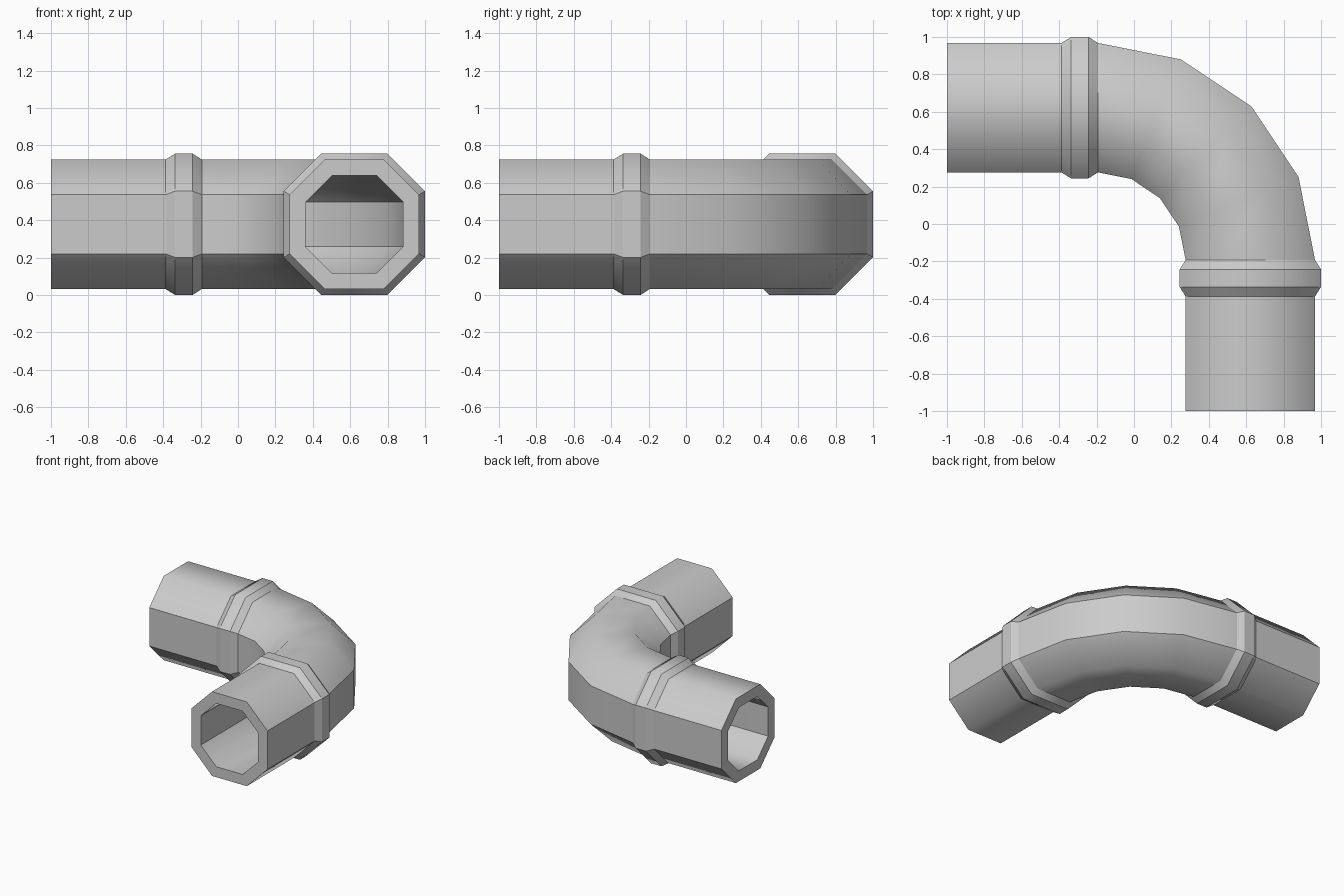
import bpy, bmesh, math

if "Cube" in bpy.data.objects:
    bpy.data.objects.remove(bpy.data.objects["Cube"])

C = -0.193            # bend centre (x and y)
R = 0.815             # bend radius of the pipe axis
ZC = 0.378            # axis height
PIPE, COLLAR, BORE = (0.346, 0.158), (0.378, 0.177), (0.26, 0.12)


def station(angle, back, size, sharp):
    """One octagonal ring: swept by angle, then pushed straight along a leg."""
    return angle, back, size, sharp


# Outer skin of one leg, from its open end to the start of the bend
leg = [(0.807, PIPE, True), (0.195, PIPE, True), (0.143, COLLAR, True),
       (0.050, COLLAR, True), (0.0, PIPE, True)]
stations = [station(0, b, s, e) for b, s, e in leg]
stations += [station(a, 0, PIPE, False) for a in (22.5, 45, 67.5)]
stations += [station(90, b, s, e) for b, s, e in reversed(leg)]

# Bore, running back through the bend to the first open end
stations += [station(90, 0.807, BORE, True)]
stations += [station(a, 0, BORE, False) for a in (90, 67.5, 45, 22.5, 0)]
stations += [station(0, 0.807, BORE, True)]


def ring(bm, angle, back, size):
    a = math.radians(angle)
    nx, ny = math.sin(a), math.cos(a)
    cx, cy = C + R * nx, C + R * ny
    if angle == 0:
        cx -= back
    else:
        cy -= back
    h, f = size
    octagon = [(h, f), (f, h), (-f, h), (-h, f),
               (-h, -f), (-f, -h), (f, -h), (h, -f)]
    return [bm.verts.new((cx + u * nx, cy + u * ny, ZC + v)) for u, v in octagon]


bm = bmesh.new()
rings = [ring(bm, a, b, s) for a, b, s, _ in stations]
n = len(rings)
for i in range(n):
    r, q = rings[i], rings[(i + 1) % n]
    for k in range(8):
        j = (k + 1) % 8
        bm.faces.new((r[k], r[j], q[j], q[k])).smooth = True

# Crisp rims, collar steps and side-flat edges; the rest shades smooth
for i in range(n):
    for k in range(8):
        if stations[i][3]:
            bm.edges.get((rings[i][k], rings[i][(k + 1) % 8])).smooth = False
        if k in (0, 3, 4, 7):
            bm.edges.get((rings[i][k], rings[(i + 1) % n][k])).smooth = False

bmesh.ops.recalc_face_normals(bm, faces=bm.faces)
mesh = bpy.data.meshes.new("pipe_elbow")
bm.to_mesh(mesh)
bm.free()
bpy.context.collection.objects.link(bpy.data.objects.new("pipe_elbow", mesh))
